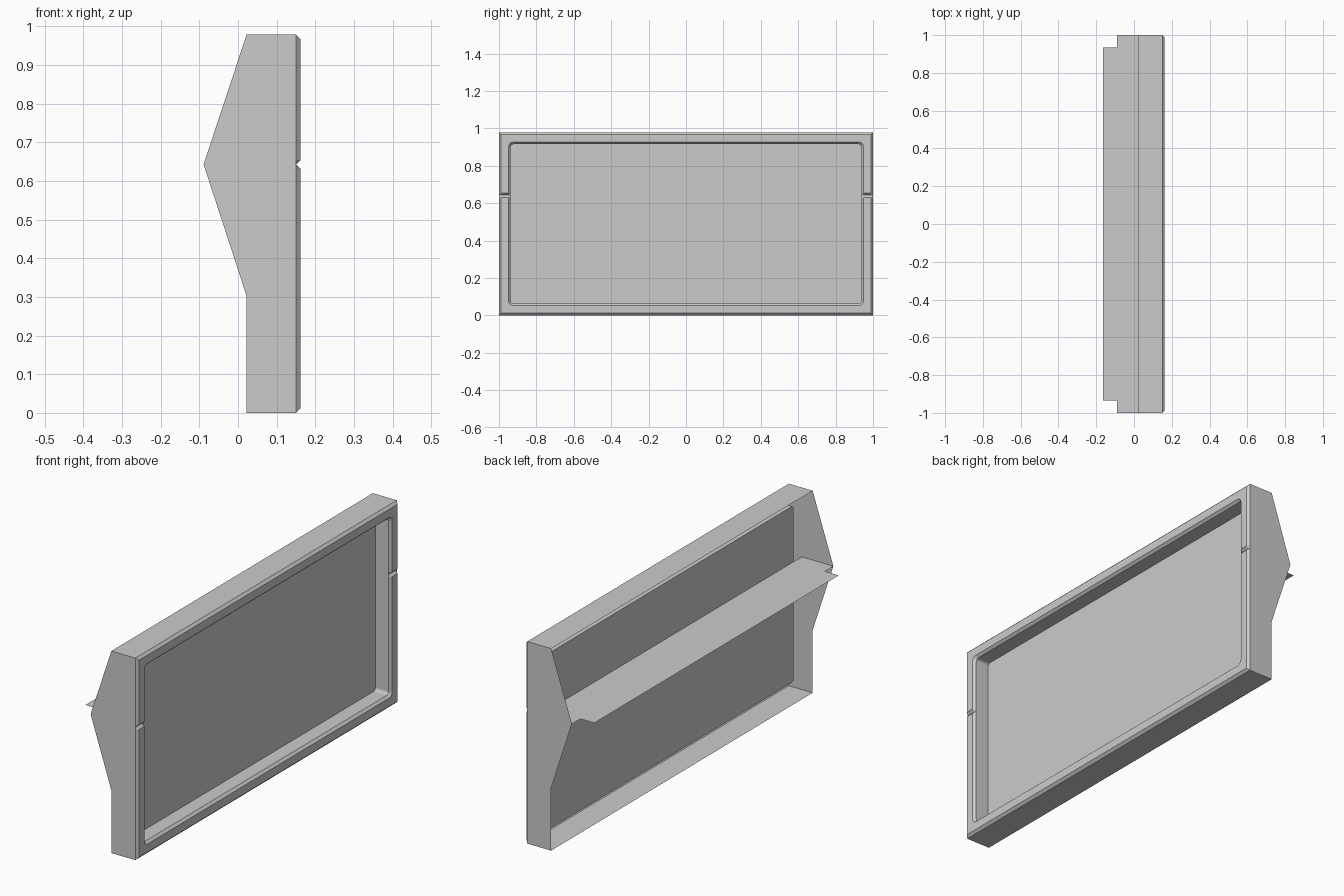
import bpy, bmesh, math

cube = bpy.data.objects.get("Cube")
if cube:
    bpy.data.objects.remove(cube, do_unlink=True)

grey = bpy.data.materials.new("plain_grey")
grey.use_nodes = True
grey.diffuse_color = (0.6, 0.6, 0.6, 1)
grey.node_tree.nodes["Principled BSDF"].inputs["Base Color"].default_value = (0.6, 0.6, 0.6, 1)

TOP = 0.978       # overall height
RIM_X = 0.15      # where the front chamfer starts
FRONT_X = 0.162   # front face of the rim
BACK_X = 0.022    # rear edge of the walls
PEAK_X = -0.089   # rear point of the side panels
SHELF_Z = 0.6425
GROOVE = 0.0115   # half height of the groove


def build(name, verts, faces):
    bm = bmesh.new()
    points = [bm.verts.new(v) for v in verts]
    for f in faces:
        bm.faces.new([points[i] for i in f])
    bmesh.ops.remove_doubles(bm, verts=bm.verts, dist=0.0001)
    mesh = bpy.data.meshes.new(name)
    bm.to_mesh(mesh)
    bm.free()
    mesh.materials.append(grey)
    obj = bpy.data.objects.new(name, mesh)
    bpy.context.collection.objects.link(obj)
    return obj


def ring(inset, x, radius=0.0, groove_x=None):
    """Rounded rectangle facing +x, with groove points on both upright sides."""
    half, low, high = 1 - inset, inset, TOP - inset
    corners = [(half, low, -90), (half, high, 0), (-half, high, 90), (-half, low, 180)]
    pts = []
    for n, (y, z, start) in enumerate(corners):
        cy = y - math.copysign(radius, y)
        cz = z + radius if z == low else z - radius
        for step in range(4):
            a = math.radians(start + 30 * step)
            pts.append((x, cy + radius * math.cos(a), cz + radius * math.sin(a)))
        if n in (0, 2):
            side = 1 if n == 0 else -1
            for k in (-1, 0, 1):
                px = groove_x if k == 0 and groove_x is not None else x
                pts.append((px, side * half, SHELF_Z + side * k * GROOVE))
    return pts


# Front frame: outer chamfer, rim, inner chamfer, recess walls and panel
rings = [
    ring(0, RIM_X),
    ring(0.012, FRONT_X, 0, RIM_X),
    ring(0.052, FRONT_X, 0.022, RIM_X),
    ring(0.063, RIM_X, 0.014),
    ring(0.063, 0.08, 0.014),
]
count = len(rings[0])
faces = []
for r in range(len(rings) - 1):
    for i in range(count):
        j = (i + 1) % count
        faces.append((r * count + i, r * count + j, (r + 1) * count + j, (r + 1) * count + i))
last = (len(rings) - 1) * count
faces.append(range(last, last + count))
build("front_frame_and_panel", sum(rings, []), faces)

# Pointed side panels
profile = [(RIM_X, 0), (RIM_X, TOP), (BACK_X, TOP), (PEAK_X, SHELF_Z), (BACK_X, 0.303), (BACK_X, 0)]
for name, y in (("front_side_panel", -1), ("back_side_panel", 1)):
    order = range(len(profile)) if y > 0 else range(len(profile) - 1, -1, -1)
    build(name, [(x, y, z) for x, z in profile], [order[::-1]])

# Top and bottom walls
for name, z, order in (("top_wall", TOP, (0, 1, 2, 3)), ("bottom_wall", 0, (3, 2, 1, 0))):
    build(name, [(BACK_X, -1, z), (RIM_X, -1, z), (RIM_X, 1, z), (BACK_X, 1, z)], [order])

# Thin rear shelf with notched corners
half = [(0.08, 1), (PEAK_X, 1), (PEAK_X, 0.935), (-0.163, 0.935)]
outline = half + [(x, -y) for x, y in reversed(half)]
build("rear_shelf", [(x, y, SHELF_Z) for x, y in outline], [range(len(outline))])
